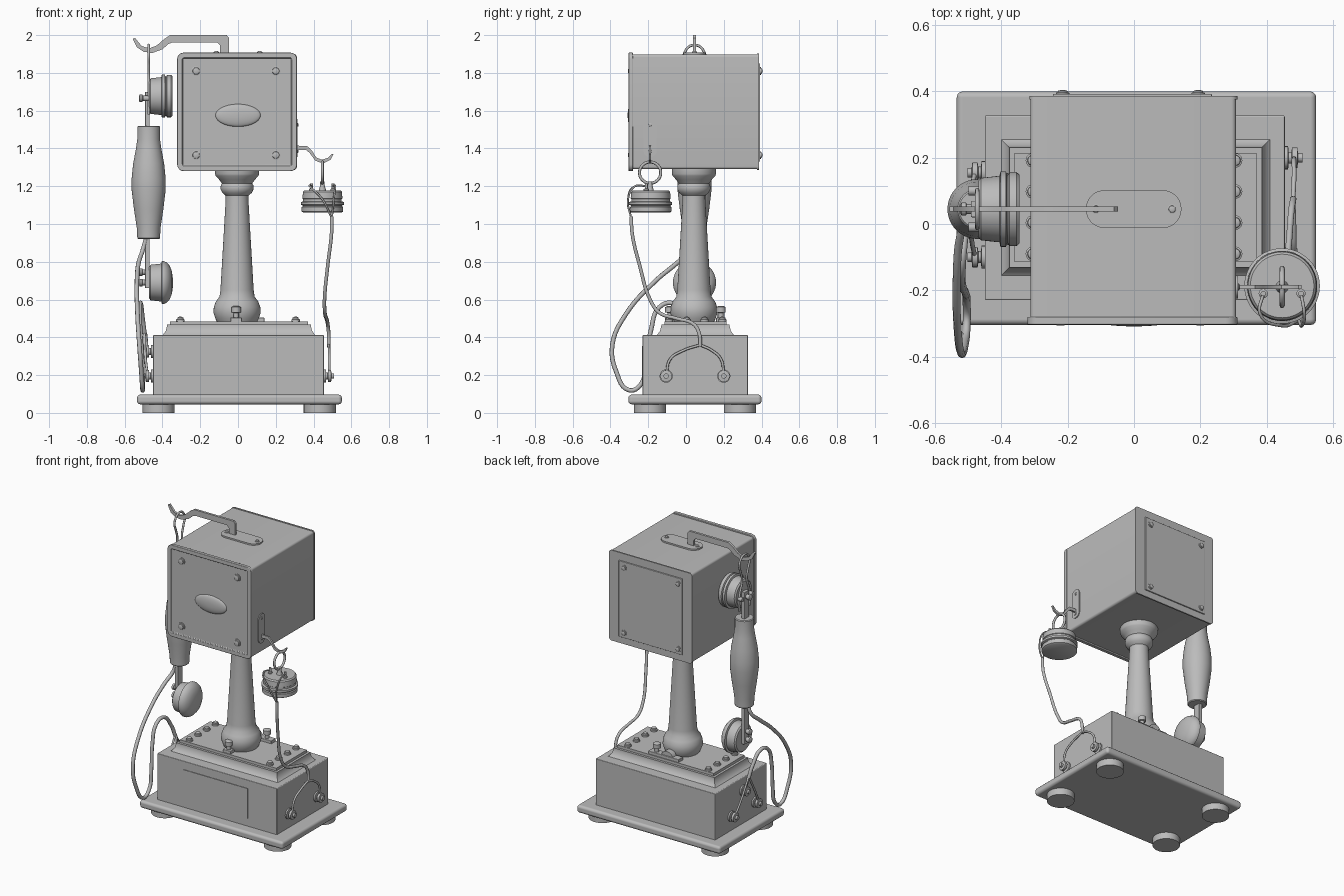
import bpy, bmesh
from math import sin, cos, pi, radians
from mathutils import Vector, Matrix

cube = bpy.data.objects.get("Cube")
if cube:
    bpy.data.objects.remove(cube, do_unlink=True)

grey = bpy.data.materials.new("plain grey")
grey.use_nodes = True
grey.diffuse_color = (0.5, 0.5, 0.5, 1)
grey.node_tree.nodes["Principled BSDF"].inputs["Base Color"].default_value = (0.5, 0.5, 0.5, 1)

UP, RIGHT, LEFT = Vector((0, 0, 1)), Vector((1, 0, 0)), Vector((-1, 0, 0))
FRONT, BACK = Vector((0, -1, 0)), Vector((0, 1, 0))
MID = 0.045          # depth of the column, handset and top hook


def finish(name, bm, bevel=0, segments=3):
    bmesh.ops.recalc_face_normals(bm, faces=bm.faces)
    me = bpy.data.meshes.new(name)
    bm.to_mesh(me)
    bm.free()
    me.shade_smooth()
    me.set_sharp_from_angle(angle=radians(35))
    me.materials.append(grey)
    ob = bpy.data.objects.new(name, me)
    bpy.context.collection.objects.link(ob)
    if bevel:
        mod = ob.modifiers.new("Bevel", "BEVEL")
        mod.width, mod.segments, mod.harden_normals = bevel, segments, True
    return ob


def box(name, x, y, z, bevel=0):
    bm = bmesh.new()
    bmesh.ops.create_cube(bm, size=1)
    for v in bm.verts:
        v.co = [lo + (c + 0.5) * (hi - lo) for c, (lo, hi) in zip(v.co, (x, y, z))]
    return finish(name, bm, bevel)


def lathe(name, profile, origin, axis=UP, sides=40):
    """Revolve (radius, height) pairs about an axis through origin."""
    bm = bmesh.new()
    rings = [[bm.verts.new((r * cos(2 * pi * i / sides), r * sin(2 * pi * i / sides), h))
              for i in range(sides)] for r, h in profile]
    for a, b in zip(rings, rings[1:]):
        for i in range(sides):
            j = (i + 1) % sides
            bm.faces.new((a[i], a[j], b[j], b[i]))
    bm.faces.new(rings[0])
    bm.faces.new(rings[-1])
    turn = UP.rotation_difference(axis).to_matrix().to_4x4()
    bmesh.ops.transform(bm, matrix=Matrix.Translation(origin) @ turn, verts=bm.verts)
    return finish(name, bm)


def rounded(x, z, r, n=6):
    """Outline of a rectangle with round corners."""
    corners = [(x[1] - r, z[1] - r), (x[0] + r, z[1] - r), (x[0] + r, z[0] + r), (x[1] - r, z[0] + r)]
    return [(cx + r * cos(pi / 2 * (q + k / n)), cz + r * sin(pi / 2 * (q + k / n)))
            for q, (cx, cz) in enumerate(corners) for k in range(n + 1)]


def prism(name, outline, span, place, bevel=0, rim=0, depth=0):
    """Extrude an outline over a span; a rim leaves a recess in the first end."""
    bm = bmesh.new()
    face = bm.faces.new([bm.verts.new(place(a, b, span[0])) for a, b in outline])
    shift = Vector(place(0, 0, span[1])) - Vector(place(0, 0, span[0]))
    new = bmesh.ops.extrude_face_region(bm, geom=[face], use_keep_orig=True)
    bmesh.ops.translate(bm, vec=shift, verts=[g for g in new["geom"] if isinstance(g, bmesh.types.BMVert)])
    if rim:
        bmesh.ops.recalc_face_normals(bm, faces=bm.faces)
        bmesh.ops.inset_region(bm, faces=[face], thickness=rim)
        bmesh.ops.inset_region(bm, faces=[face], thickness=0.002)
        bmesh.ops.translate(bm, vec=shift.normalized() * depth, verts=face.verts)
    return finish(name, bm, bevel)


def along_y(a, b, t): return (a, t, b)
def along_x(a, b, t): return (t, a, b)
def along_z(a, b, t): return (a, b, t)


def tube(name, points, r, closed=False):
    cu = bpy.data.curves.new(name, "CURVE")
    cu.dimensions, cu.bevel_depth, cu.bevel_resolution, cu.resolution_u = "3D", r, 2, 6
    cu.use_fill_caps = True
    sp = cu.splines.new("BEZIER")
    sp.bezier_points.add(len(points) - 1)
    for p, co in zip(sp.bezier_points, points):
        p.co, p.handle_left_type, p.handle_right_type = co, "AUTO", "AUTO"
    sp.use_cyclic_u = closed
    cu.materials.append(grey)
    ob = bpy.data.objects.new(name, cu)
    bpy.context.collection.objects.link(ob)
    bpy.ops.object.select_all(action="DESELECT")
    ob.select_set(True)
    bpy.context.view_layer.objects.active = ob
    bpy.ops.object.convert(target="MESH")


def screw(name, origin, axis, r=0.024, h=0.015):
    lathe(name, [(r, -0.005), (r, h * 0.5), (r * 0.75, h * 0.6), (r * 0.7, h), (r * 0.3, h * 1.2)], origin, axis, 20)


def terminal(name, origin, axis):
    lathe(name, [(0.035, 0), (0.035, 0.012), (0.018, 0.014), (0.018, 0.022), (0.031, 0.024),
                 (0.031, 0.04), (0.014, 0.042), (0.014, 0.055)], origin, axis, 20)


# Base: feet, plate, box, stepped lid
for x in (-0.42, 0.433):
    for y in (-0.19, 0.285):
        lathe("foot", [(0.085, 0), (0.085, 0.05)], (x, y, 0))
box("base_plate", (-0.535, 0.55), (-0.305, 0.40), (0.045, 0.097), 0.018)
box("base_box", (-0.45, 0.455), (-0.23, 0.328), (0.09, 0.412), 0.005)
box("door_panel", (-0.25, 0.235), (-0.234, -0.228), (0.15, 0.355))
bm = bmesh.new()
steps = [(0.05, 0.405), (0.036, 0.415), (0.022, 0.435), (0.016, 0.46), (0.016, 0.467), (0, 0.467), (0, 0.485)]
loops = [[bm.verts.new(p) for p in ((-0.36 - d, -0.115 - d, z), (0.37 + d, -0.115 - d, z),
                                    (0.37 + d, 0.215 + d, z), (-0.36 - d, 0.215 + d, z))] for d, z in steps]
for a, b in zip(loops, loops[1:]):
    for i in range(4):
        bm.faces.new((a[i], a[i - 1], b[i - 1], b[i]))
bm.faces.new(loops[0])
bm.faces.new(loops[-1])
finish("stepped_lid", bm)
for x in (-0.305, 0.305):
    for i in range(4):
        screw("lid_screw", (x, -0.09 + i * 0.094, 0.485), UP, 0.022, 0.02)

# Clamps in front of and behind the column
for y, x, side in ((-0.085, -0.01, 1), (0.185, 0.09, -1)):
    box("clamp_strap", (x - 0.03, x + 0.03) if side > 0 else (-0.09, 0.14), (y - 0.025, y + 0.025), (0.48, 0.505), 0.004)
    lathe("clamp_post", [(0.014, 0), (0.014, 0.045), (0.025, 0.047), (0.025, 0.075), (0.015, 0.08)], (x, y, 0.485), UP, 20)
lathe("clamp_arch", [(0.045, -0.02), (0.045, 0.02)], (0.0, 0.185, 0.49), BACK)

# Column
lathe("column", [(0.105, 0.48), (0.115, 0.5), (0.125, 0.53), (0.123, 0.56), (0.112, 0.59), (0.093, 0.615),
                 (0.088, 0.65), (0.06, 1.13), (0.06, 1.15), (0.078, 1.165), (0.088, 1.185), (0.086, 1.205),
                 (0.08, 1.215), (0.095, 1.235), (0.113, 1.255), (0.117, 1.265), (0.117, 1.292)], (-0.005, 0.042, 0), UP, 48)

# Head box with framed front and plated back
prism("head_box", rounded((-0.313, 0.308), (1.29, 1.898), 0.015), (-0.285, 0.383), along_y)
prism("front_frame", rounded((-0.322, 0.312), (1.28, 1.907), 0.035), (-0.304, -0.28), along_y, 0.005, 0.028, 0.012)
prism("back_flange", rounded((-0.316, 0.312), (1.285, 1.902), 0.02), (0.376, 0.386), along_y)
box("back_plate", (-0.245, 0.235), (0.38, 0.393), (1.33, 1.85), 0.003)
for x in (-0.222, 0.2):
    for z in (1.365, 1.81):
        screw("front_screw", (x, -0.29, z), FRONT, 0.025, 0.014)
        screw("back_screw", (x * 0.97, 0.39, z), BACK, 0.02, 0.012)
oval = lathe("oval_badge", [(cos(a * pi / 16), 0.018 * sin(a * pi / 16)) for a in range(8)], (0, 0, 0), FRONT)
oval.location, oval.scale = (0, -0.291, 1.575), (0.12, 1, 0.06)

# Top hook
prism("top_hook_plate", rounded((-0.145, 0.143), (MID - 0.057, MID + 0.057), 0.056, 10), (1.89, 1.908), along_z)
for x in (-0.115, 0.115):
    screw("hook_plate_screw", (x, MID, 1.907), UP, 0.014, 0.008)
hook = [(-.048, 1.9), (-.048, 1.985), (-.06, 2), (-.36, 2), (-.39, 1.98), (-.43, 1.945), (-.47, 1.93), (-.51, 1.942),
        (-.545, 1.985), (-.557, 1.98), (-.535, 1.935), (-.50, 1.912), (-.455, 1.905), (-.40, 1.925),
        (-.37, 1.952), (-.35, 1.96), (-.11, 1.96), (-.095, 1.945), (-.095, 1.9)]
prism("top_hook", hook, (MID - 0.008, MID + 0.008), along_y)

# Side hook
SX, SY = 0.447, -0.19
prism("side_hook_plate", rounded((SY - 0.035, SY + 0.035), (1.355, 1.555), 0.034, 8), (0.3, 0.314), along_x)
for z in (1.385, 1.525):
    screw("side_plate_screw", (0.313, SY, z), RIGHT, 0.011, 0.006)
hook = [(.3, 1.415), (.365, 1.413), (.39, 1.39), (.415, 1.352), (.445, 1.34), (.475, 1.35), (.497, 1.372),
        (.505, 1.37), (.49, 1.34), (.45, 1.32), (.41, 1.335), (.38, 1.375), (.36, 1.393), (.3, 1.393)]
prism("side_hook", hook, (SY - 0.006, SY + 0.006), along_y)

# Hanging earpiece with ring
tube("earpiece_ring", [(SX, SY + 0.056 * cos(k * pi / 4), 1.272 + 0.056 * sin(k * pi / 4)) for k in range(8)], 0.008, True)
lathe("hanging_earpiece", [(0.1, 0), (0.11, 0.006), (0.11, 0.03), (0.104, 0.034), (0.104, 0.038), (0.114, 0.042),
                           (0.114, 0.056), (0.102, 0.06), (0.102, 0.072), (0.106, 0.075), (0.103, 0.11),
                           (0.096, 0.118)], (SX, SY + 0.003, 1.06), UP, 48)
lathe("earpiece_stem", [(0.02, 0), (0.012, 0.03), (0.012, 0.05)], (SX, SY, 1.175), UP, 16)
for s in (-1, 1):
    p = (SX + 0.057 * s, SY - 0.02, 1.17)
    lathe("earpiece_post", [(0.014, 0), (0.014, 0.015), (0.008, 0.018), (0.008, 0.045)], p, UP, 12)
    tube("earpiece_wire", [(p[0], p[1], 1.2), (p[0] + 0.01 * s, SY - 0.08, 1.2), (SX + 0.03 + 0.03 * s, SY - 0.117, 1.13),
                           (0.497, -0.29, 1.03)], 0.005)

# Right cord and its terminals
tube("right_cord", [(.497, -.29, 1.04), (.495, -.285, .95), (.475, -.245, .78), (.458, -.19, .6), (.46, -.14, .53),
                    (.468, -.05, .5), (.475, .04, .47), (.48, .07, .42), (.48, .075, .35)], 0.01)
for y in (-0.105, 0.2):
    terminal("right_terminal", (0.453, y, 0.195), RIGHT)
    tube("right_wire", [(.48, .075, .36), (.483, .075 + (y - .075) * .5, .33), (.483, .075 + (y - .075) * .88, .285),
                        (.483, y, .2)], 0.007)

# Handset: grip, straps, earpiece, mouthpiece
HX = -0.473
lathe("handset_grip", [(0.055, 0.92), (0.06, 0.925), (0.063, 0.98), (0.078, 1.08), (0.09, 1.18), (0.09, 1.24),
                       (0.082, 1.32), (0.067, 1.4), (0.06, 1.45), (0.06, 1.515), (0.055, 1.52)], (HX, MID, 0))
box("upper_strap", (-0.492, -0.468), (MID - 0.025, MID + 0.025), (1.5, 1.7), 0.004)
box("lower_strap", (-0.492, -0.468), (MID - 0.025, MID + 0.025), (0.66, 0.94), 0.004)
shell = [(0.085, 0), (0.094, 0.008), (0.1, 0.06), (0.1, 0.064), (0.114, 0.067)]
lathe("handset_earpiece", shell + [(0.114, 0.083), (0.104, 0.086), (0.104, 0.09), (0.112, 0.094), (0.112, 0.115),
                                   (0.104, 0.124)], (-0.47, MID, 1.677), RIGHT, 48)
lathe("handset_mouthpiece", shell + [(0.114, 0.076), (0.107, 0.092), (0.09, 0.108), (0.06, 0.12), (0.025, 0.125)],
      (-0.47, MID, 0.69), RIGHT, 48)
for z in (0.69, 0.745, 1.665):
    lathe("strap_knob", [(0.015, 0), (0.015, 0.02), (0.02, 0.022), (0.02, 0.035), (0.012, 0.04)], (-0.485, MID, z), LEFT, 16)
for s in (-1, 1):
    lathe("pivot_pin", [(0.014, 0), (0.014, 0.035)], (-0.465, MID + 0.055 * s, 1.665), LEFT, 12)
half = [(.055, 1.58), (.055, 1.68), (.025, 1.78), (.04, 1.84), (.055, 1.9)]
tube("handset_loop", [(HX, MID - y, z) for y, z in half] + [(HX, MID, 1.948)]
     + [(HX, MID + y, z) for y, z in reversed(half)], 0.007)

# Left cord and its terminals
tube("left_cord", [(-.485, .03, .93), (-.505, .02, .86), (-.525, -.04, .8), (-.535, -.16, .7), (-.532, -.32, .52),
                   (-.522, -.39, .36), (-.512, -.37, .22), (-.505, -.3, .12), (-.505, -.24, .15), (-.508, -.21, .28),
                   (-.518, -.185, .44), (-.52, -.14, .56), (-.515, -.07, .58), (-.505, 0, .5), (-.495, .03, .42)], 0.012)
for y, z in ((-0.1, 0.195), (0.03, 0.325), (0.155, 0.195)):
    terminal("left_terminal", (-0.448, y, z), LEFT)
    tube("left_wire", [(-.495, .03, .43), (-.49, .03 + (y - .03) * .6, z + .1), (-.48, y, z + .01)], 0.007)
